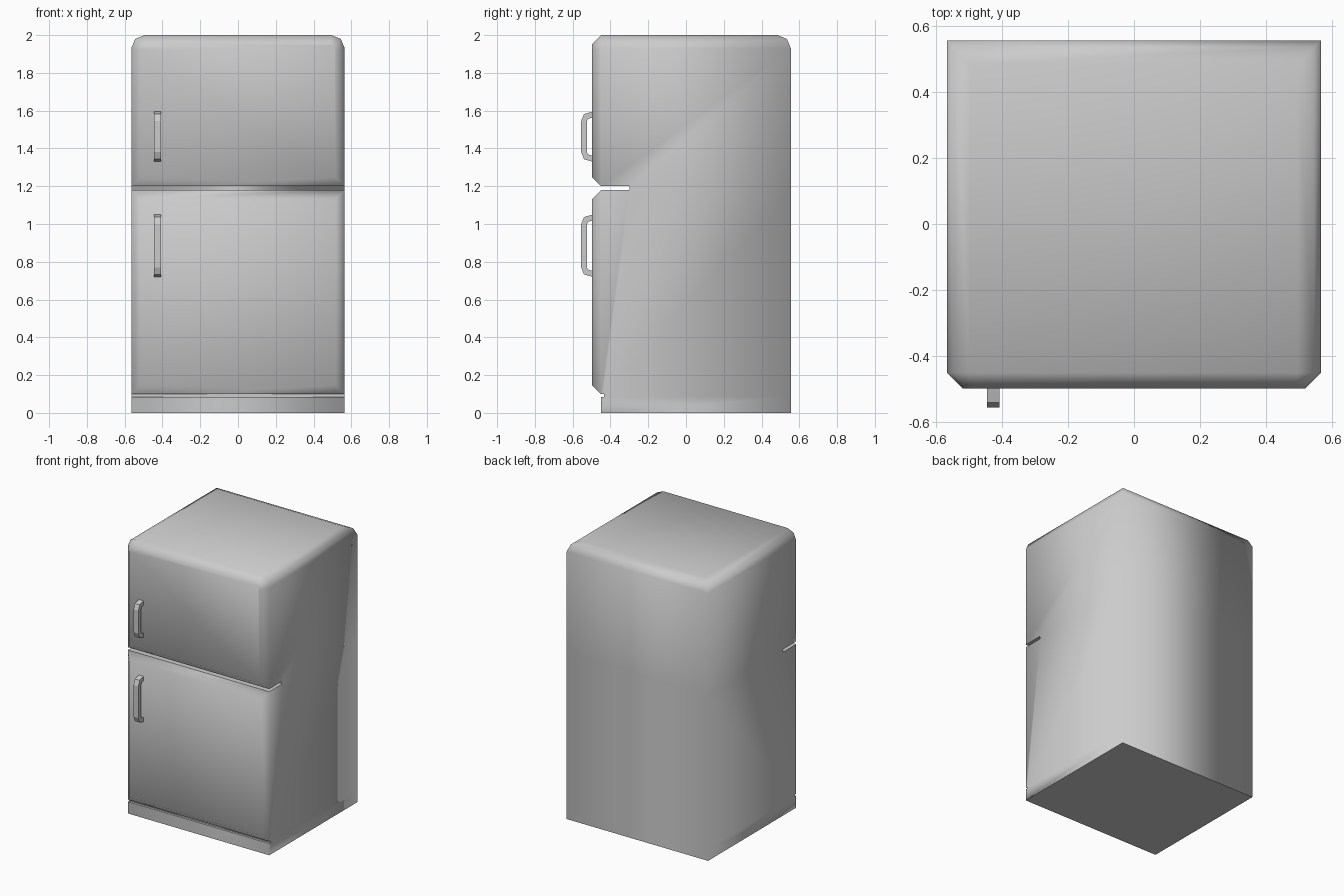
import bpy, bmesh

if "Cube" in bpy.data.objects:
    bpy.data.objects.remove(bpy.data.objects["Cube"])

HALF_W, BACK, BODY_FRONT, DOOR_FRONT = 0.565, 0.555, -0.45, -0.497
DOOR_BEVEL = 0.047


def extrude_profile(points, x0, x1):
    """Extrude a closed (y, z) outline from x0 to x1."""
    bm = bmesh.new()
    face = bm.faces.new([bm.verts.new((x0, y, z)) for y, z in points])
    geo = bmesh.ops.extrude_face_region(bm, geom=[face])["geom"]
    verts = [g for g in geo if isinstance(g, bmesh.types.BMVert)]
    bmesh.ops.translate(bm, verts=verts, vec=(x1 - x0, 0, 0))
    bmesh.ops.recalc_face_normals(bm, faces=bm.faces)
    return bm


def finish(bm, name):
    mesh = bpy.data.meshes.new(name)
    bm.to_mesh(mesh)
    bm.free()
    obj = bpy.data.objects.new(name, mesh)
    bpy.context.collection.objects.link(obj)
    return obj


# Cabinet outline with the plinth groove and the slot between the doors
bm = extrude_profile([
    (BACK, 0), (BODY_FRONT, 0), (BODY_FRONT, 0.085), (-0.435, 0.085),
    (-0.435, 0.10), (BODY_FRONT, 0.10), (BODY_FRONT, 1.18), (-0.30, 1.18),
    (-0.30, 1.20), (BODY_FRONT, 1.20), (BODY_FRONT, 2.0), (BACK, 2.0)],
    -HALF_W, HALF_W)

# Rounded top edges at the left, right and back
top_edges = [e for e in bm.edges
             if all(v.co.z > 1.99 for v in e.verts)
             and not all(v.co.y < 0 for v in e.verts)]
bmesh.ops.bevel(bm, geom=top_edges, offset=0.07, offset_type='OFFSET',
                segments=2, profile=0.5, affect='EDGES')

# Level loops keep the side faces clean
for z in (0.085, 0.10, 1.18, 1.20):
    bmesh.ops.bisect_plane(bm, geom=bm.verts[:] + bm.edges[:] + bm.faces[:],
                           plane_co=(0, 0, z), plane_no=(0, 0, 1), dist=1e-4)

# Raised, chamfered door fronts
bm.normal_update()
doors = [f for f in bm.faces if f.normal.y < -0.99
         and f.calc_center_median().y < BODY_FRONT + 0.001 and f.calc_area() > 0.3]
for door in doors:
    bmesh.ops.inset_region(bm, faces=[door], thickness=DOOR_BEVEL,
                           depth=DOOR_BEVEL, use_even_offset=True)

# Soft vertical and top edges, crisp edges at the base and door gaps
bm.normal_update()
for f in bm.faces:
    f.smooth = True
for e in bm.edges:
    a, b = e.verts
    if len(e.link_faces) == 2 and max(a.co.z, b.co.z) < 1.3 and abs(a.co.z - b.co.z) < 0.02:
        e.smooth = e.calc_face_angle() < 0.3
finish(bm, "fridge_body")


# Bracket handles with chamfered ends
def handle(name, z0, z1):
    y = DOOR_FRONT + 0.002
    lower = [(y, 0.0), (-0.54, 0.013), (-0.555, 0.05)]
    inner = [(-0.525, 0.05), (-0.518, 0.038), (y, 0.032)]
    outline = ([(py, z0 + d) for py, d in lower]
               + [(py, z1 - d) for py, d in reversed(lower)]
               + [(py, z1 - d) for py, d in reversed(inner)]
               + [(py, z0 + d) for py, d in inner])
    finish(extrude_profile(outline, -0.445, -0.407), name)


handle("freezer_handle", 1.33, 1.595)
handle("fridge_handle", 0.72, 1.05)
